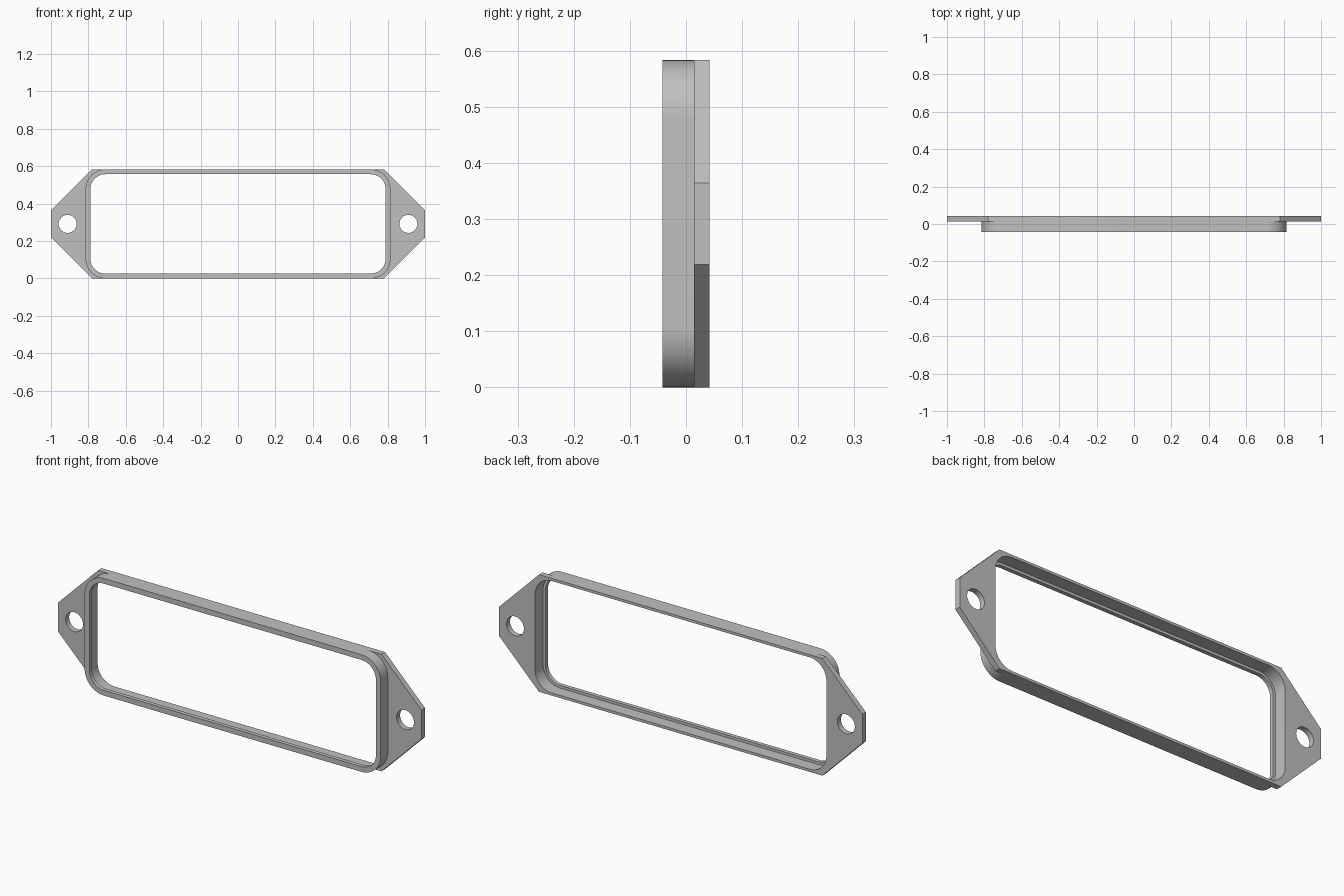
import bpy
import bmesh
from math import cos, sin, pi

if "Cube" in bpy.data.objects:
    bpy.data.objects.remove(bpy.data.objects["Cube"])

HEIGHT = 0.583
MID = HEIGHT / 2
BACK = 0.042
FRONT = -0.042

grey = bpy.data.materials.new("plain grey")
grey.use_nodes = True
colour = (0.53, 0.53, 0.53, 1)
grey.diffuse_color = colour
grey.node_tree.nodes["Principled BSDF"].inputs["Base Color"].default_value = colour


def prism(name, outline, y0, y1):
    """Extrude an x-z outline from y0 to y1."""
    bm = bmesh.new()
    face = bm.faces.new([bm.verts.new((x, y0, z)) for x, z in outline])
    new = bmesh.ops.extrude_face_region(bm, geom=[face])["geom"]
    moved = [v for v in new if isinstance(v, bmesh.types.BMVert)]
    bmesh.ops.translate(bm, verts=moved, vec=(0, y1 - y0, 0))
    bmesh.ops.recalc_face_normals(bm, faces=bm.faces)
    mesh = bpy.data.meshes.new(name)
    bm.to_mesh(mesh)
    bm.free()
    mesh.materials.append(grey)
    obj = bpy.data.objects.new(name, mesh)
    bpy.context.collection.objects.link(obj)
    return obj


def rounded(inset, steps=16):
    """Rounded rectangle, set in from the outer wall."""
    r = 0.105 - inset
    cx, cz = 0.71, MID - 0.105
    points = []
    for quarter, (sx, sz) in enumerate([(1, 1), (-1, 1), (-1, -1), (1, -1)]):
        for i in range(steps + 1):
            a = (quarter + i / steps) * pi / 2
            points.append((sx * cx + r * cos(a), MID + sz * cz + r * sin(a)))
    return points


def circle(x, r, sides=48):
    return [(x + r * cos(2 * pi * i / sides), MID + r * sin(2 * pi * i / sides))
            for i in range(sides)]


def combine(target, other, operation):
    """Apply a boolean and remove the helper."""
    bpy.context.view_layer.objects.active = target
    mod = target.modifiers.new(operation, 'BOOLEAN')
    mod.operation = operation
    mod.solver = 'EXACT'
    mod.object = other
    bpy.ops.object.modifier_apply(modifier=mod.name)
    bpy.data.objects.remove(other)


# Flat mounting plate with tapered ears
ear = [(0.78, 0), (1, 0.219), (1, HEIGHT - 0.219), (0.78, HEIGHT)]
plate = ear + [(-x, z) for x, z in reversed(ear)]
frame = prism("bezel_frame", plate, 0.014, BACK)

# Raised rounded wall on the front
combine(frame, prism("wall", rounded(0), FRONT, 0.028), 'UNION')

# Wide recess from the back, leaving a narrow lip around the front opening
combine(frame, prism("recess", rounded(0.013), -0.022, 0.1), 'DIFFERENCE')
combine(frame, prism("opening", rounded(0.026), -0.1, 0.1), 'DIFFERENCE')

# Screw holes in both ears
for side in (-1, 1):
    combine(frame, prism("screw_hole", circle(side * 0.911, 0.048), -0.1, 0.1), 'DIFFERENCE')

# Smooth corners, crisp edges
bpy.ops.object.select_all(action='DESELECT')
frame.select_set(True)
bpy.context.view_layer.objects.active = frame
bpy.ops.object.shade_smooth_by_angle(angle=pi / 6)
